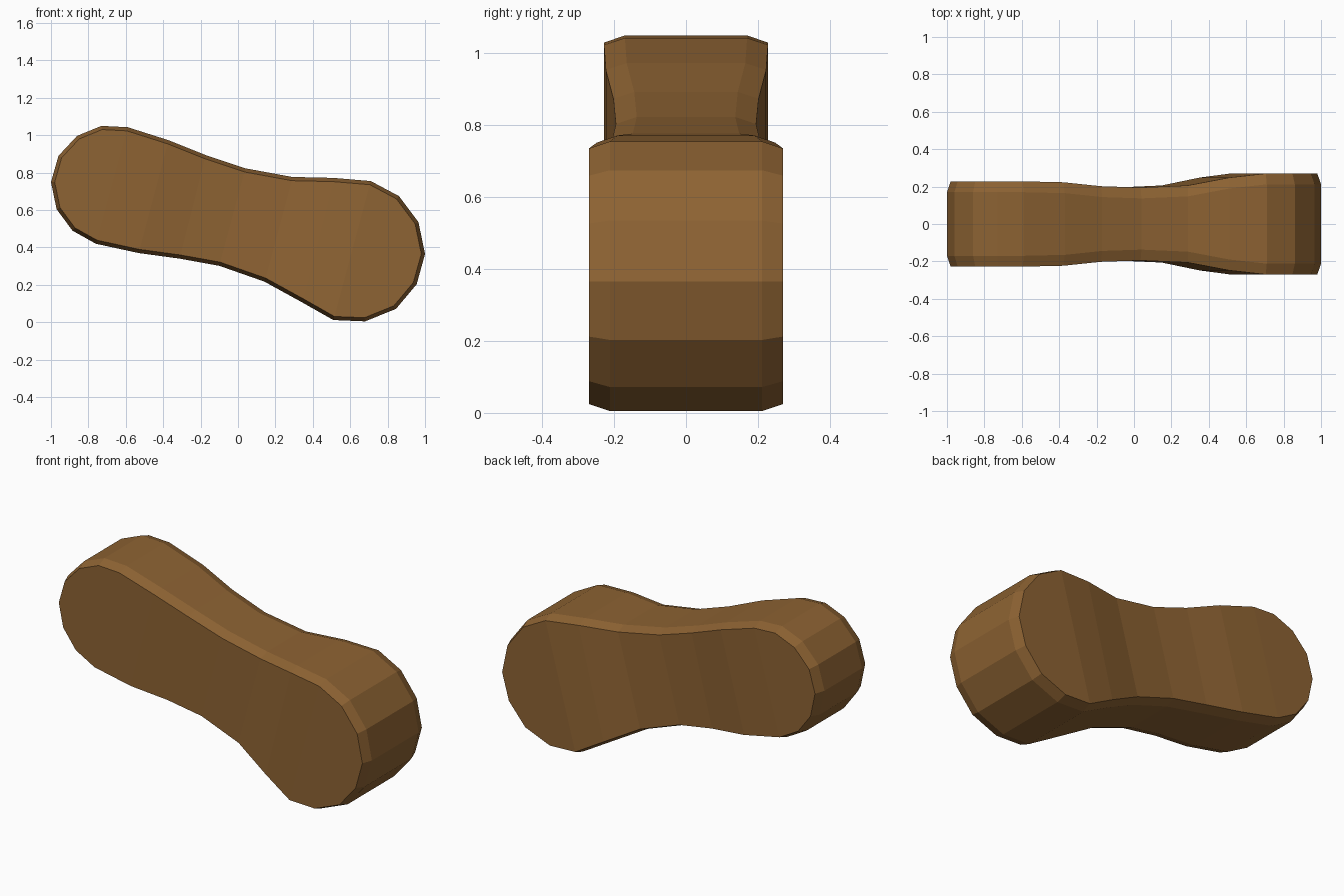
import bpy, bmesh
from mathutils import Vector

if "Cube" in bpy.data.objects:
    bpy.data.objects.remove(bpy.data.objects["Cube"])

# Stations along the body: upper x, upper z, lower x, lower z, half width
STATIONS = [
    (-.96, .89, -1.0, .75, .228), (-.86, .997, -.97, .605, .228),
    (-.73, 1.05, -.885, .49, .228), (-.59, 1.043, -.76, .42, .228),
    (-.37, .973, -.53, .37, .223), (-.17, .893, -.31, .34, .202),
    (.04, .823, -.10, .302, .195), (.29, .777, .14, .218, .206),
    (.51, .772, .34, .108, .248), (.71, .755, .51, .012, .27),
    (.86, .675, .68, .005, .27), (.965, .535, .845, .072, .27),
    (1.0, .365, .955, .203, .27)]
RIM_DEPTH, RIM_INSET = .058, .02

# Closed side outline: along the top, back along the bottom
outline = [Vector((s[0], s[1])) for s in STATIONS]
outline += [Vector((s[2], s[3])) for s in reversed(STATIONS)]
widths = [s[4] for s in STATIONS]
widths += widths[::-1]
n = len(outline)


def inset(i):
    """Outline point moved inward along its averaged normal."""
    t = (outline[(i + 1) % n] - outline[i - 1]).normalized()
    return outline[i] + Vector((t.y, -t.x)) * RIM_INSET


bm = bmesh.new()


def ring(side, is_face):
    verts = []
    for i in range(n):
        p = inset(i) if is_face else outline[i]
        w = widths[i] if is_face else widths[i] - RIM_DEPTH
        verts.append(bm.verts.new((p.x, side * w, p.y)))
    return verts


# Front face, front rim, back rim, back face
rings = [ring(-1, True), ring(-1, False), ring(1, False), ring(1, True)]
for a, b in zip(rings, rings[1:]):
    for i in range(n):
        j = (i + 1) % n
        bm.faces.new((a[i], a[j], b[j], b[i]))

# Broad side faces, divided at each station
for r in (rings[0], rings[3]):
    for i in range(len(STATIONS) - 1):
        bm.faces.new((r[i], r[i + 1], r[n - 2 - i], r[n - 1 - i]))
bmesh.ops.recalc_face_normals(bm, faces=bm.faces)

mesh = bpy.data.meshes.new("body")
bm.to_mesh(mesh)
bm.free()
body = bpy.data.objects.new("body", mesh)
bpy.context.collection.objects.link(body)

# Brown material
brown = bpy.data.materials.new("brown")
brown.diffuse_color = (.27, .125, .033, 1)
brown.use_nodes = True
brown.node_tree.nodes["Principled BSDF"].inputs["Base Color"].default_value = brown.diffuse_color
mesh.materials.append(brown)
